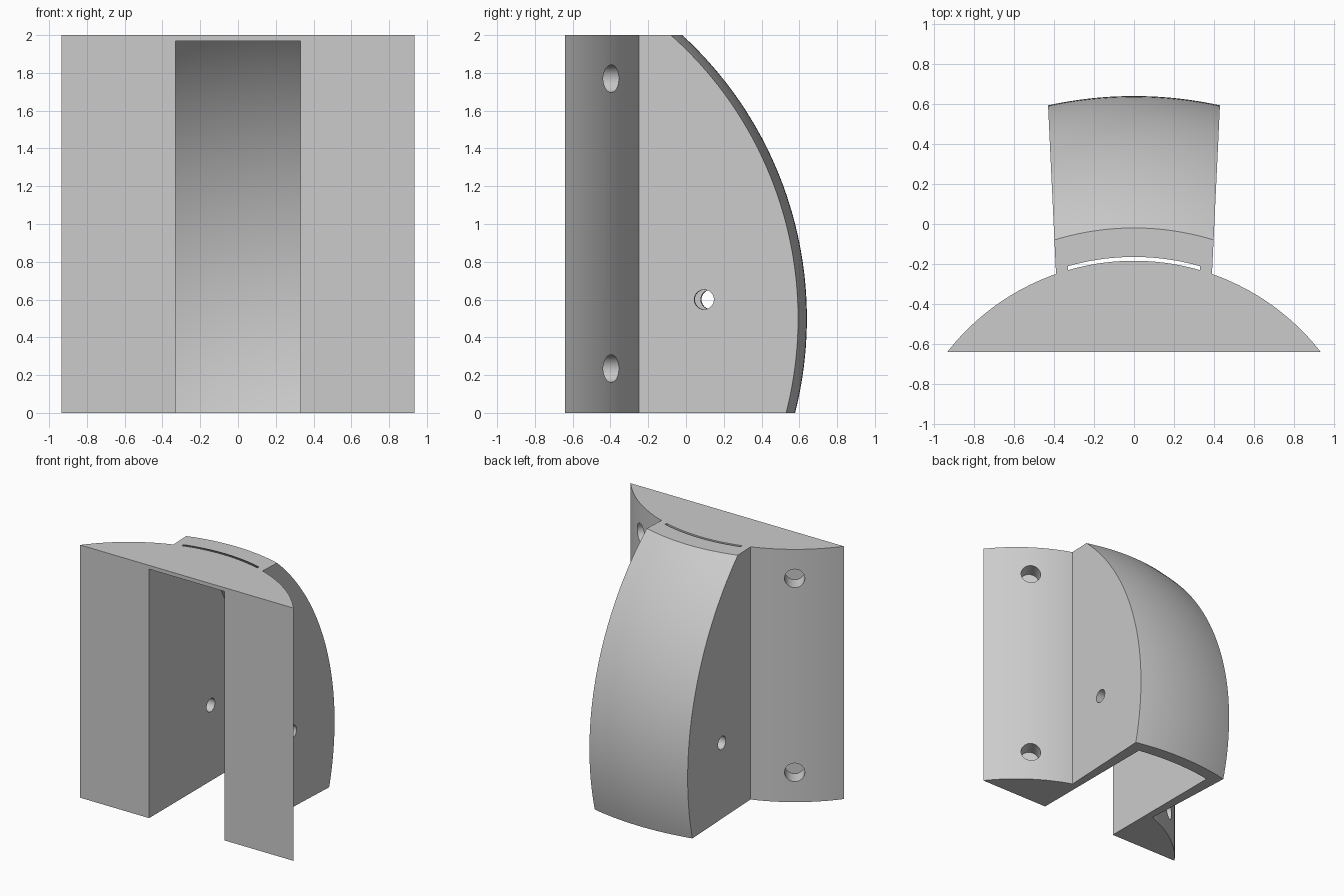
import bpy, bmesh
from math import sin, cos, sqrt, atan2, radians, pi
from mathutils import Vector, Matrix

cube = bpy.data.objects.get("Cube")
if cube:
    bpy.data.objects.remove(cube, do_unlink=True)

AXIS_Y = -1.368        # vertical axis shared by all the curved surfaces
BASE_R = 1.184
FRONT_Y = -0.64
HEIGHT = 2.0
HALF_SLOT = 0.33
TAPER = 0.0473         # sideways slope of the housing walls

grey = bpy.data.materials.new("light grey")
grey.use_nodes = True
colour = (0.6, 0.6, 0.6, 1)
grey.diffuse_color = colour
grey.node_tree.nodes["Principled BSDF"].inputs["Base Color"].default_value = colour


def finish(name, bm):
    bmesh.ops.recalc_face_normals(bm, faces=bm.faces)
    mesh = bpy.data.meshes.new(name)
    bm.to_mesh(mesh)
    bm.free()
    mesh.materials.append(grey)
    ob = bpy.data.objects.new(name, mesh)
    bpy.context.collection.objects.link(ob)
    return ob


def prism(name, outline, z0, z1):
    """Extrude an xy outline from z0 to z1."""
    bm = bmesh.new()
    face = bm.faces.new([bm.verts.new((x, y, z0)) for x, y in outline])
    top = bmesh.ops.extrude_face_region(bm, geom=[face])["geom"]
    bmesh.ops.translate(bm, vec=(0, 0, z1 - z0),
                        verts=[v for v in top if isinstance(v, bmesh.types.BMVert)])
    return finish(name, bm)


def sector(name, profile, angle, steps=48):
    """Sweep an (r, z) profile about the shared axis, from -angle to +angle."""
    bm = bmesh.new()
    rings = []
    for i in range(steps + 1):
        a = radians(angle) * (2 * i / steps - 1)
        rings.append([bm.verts.new((r * sin(a), AXIS_Y + r * cos(a), z)) for r, z in profile])
    n = len(profile)
    for p, q in zip(rings, rings[1:]):
        for j in range(n):
            k = (j + 1) % n
            bm.faces.new((p[j], p[k], q[k], q[j]))
    bm.faces.new(rings[0])
    bm.faces.new(rings[-1][::-1])
    return finish(name, bm)


def cylinder(name, centre, direction, radius, length):
    bm = bmesh.new()
    turn = Vector(direction).to_track_quat('Z', 'Y').to_matrix().to_4x4()
    bmesh.ops.create_cone(bm, cap_ends=True, segments=40, radius1=radius, radius2=radius,
                          depth=length, matrix=Matrix.Translation(centre) @ turn)
    return finish(name, bm)


def combine(target, tool, operation):
    """Apply a boolean and remove the tool."""
    mod = target.modifiers.new("cut", 'BOOLEAN')
    mod.operation, mod.object, mod.solver = operation, tool, 'EXACT'
    bpy.context.view_layer.update()
    graph = bpy.context.evaluated_depsgraph_get()
    mesh = bpy.data.meshes.new_from_object(target.evaluated_get(graph))
    target.modifiers.clear()
    target.data = mesh
    bpy.data.objects.remove(tool, do_unlink=True)


def bulge(radius, z):
    """Distance from the axis of the domed back at height z."""
    return -0.027 + sqrt(radius ** 2 - (z - 0.5) ** 2)


def dome_profile(radius, inner_r, z0, z1, steps=40):
    heights = [z0 + (HEIGHT - z0) * i / steps for i in range(steps + 1)]
    points = [(bulge(radius, z), z) for z in heights]
    if z1 > HEIGHT:
        points.append((points[-1][0], z1))
    return points + [(inner_r, z1), (inner_r, z0)]


def block(z0, z1):
    s = HALF_SLOT
    return prism("block", [(-s, -0.75), (s, -0.75), (s, 0.9), (-s, 0.9)], z0, z1)


# Mounting base: flat front, round back
half = sqrt(BASE_R ** 2 - (FRONT_Y - AXIS_Y) ** 2)
reach = atan2(half, FRONT_Y - AXIS_Y)
arc = [reach * (1 - 2 * i / 64) for i in range(65)]
body = prism("bracket_body",
             [(BASE_R * sin(a), AXIS_Y + BASE_R * cos(a)) for a in arc], 0, HEIGHT)

# Domed housing trimmed by two tapered sides
housing = sector("housing", dome_profile(2.035, 1.1, 0, HEIGHT), 27)
near, far = -0.45, 0.9
wn, wf = [0.39 + TAPER * (y + 0.25) for y in (near, far)]
wedge = prism("wedge", [(-wn, near), (wn, near), (wf, far), (-wf, far)], -0.2, 2.2)
combine(housing, wedge, 'INTERSECT')
combine(body, housing, 'UNION')

# Cavity open at the front and bottom, with a domed back wall
cavity = sector("cavity", dome_profile(1.94, 0.6, -0.1, 2.1), 35)
combine(cavity, block(-0.2, 1.97), 'INTERSECT')
combine(body, cavity, 'DIFFERENCE')

# Thin curved slot through the top
slot = sector("slot", dome_profile(1.94, BASE_R, 1.9, 2.1), 30)
combine(slot, block(1.8, 2.2), 'INTERSECT')
combine(body, slot, 'DIFFERENCE')

# Cross hole through both housing walls, square to one of them
combine(body, cylinder("cross_hole", (0, 0.115, 0.6), (1, -TAPER, 0), 0.052, 1.4), 'DIFFERENCE')

# Blind screw holes in the wings
for side in (-1, 1):
    for z in (0.235, 1.77):
        out = Vector((side * 0.57, 0.822, 0)).normalized()
        centre = Vector((0, AXIS_Y, z)) + out * BASE_R
        combine(body, cylinder("screw_hole", centre, out, 0.073, 0.27), 'DIFFERENCE')

# Smooth shading with sharp edges kept
bpy.ops.object.select_all(action='DESELECT')
body.select_set(True)
bpy.context.view_layer.objects.active = body
bpy.ops.object.shade_smooth_by_angle(angle=radians(25))
